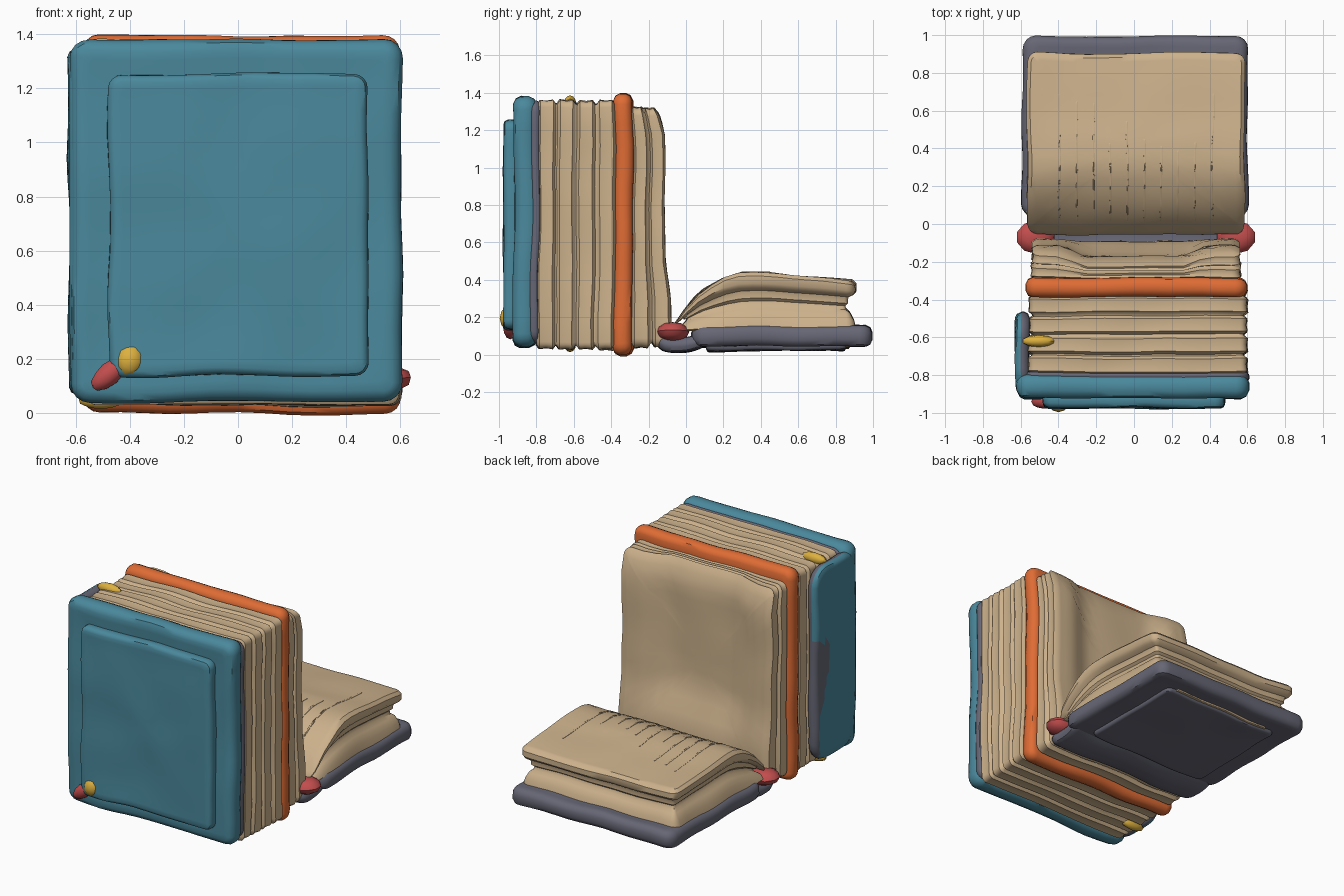
import bpy, bmesh, math, random
from mathutils import Vector, noise

if "Cube" in bpy.data.objects:
    bpy.data.objects.remove(bpy.data.objects["Cube"])

random.seed(4)


def material(name, rgb):
    m = bpy.data.materials.new(name)
    m.diffuse_color = (*rgb, 1)
    m.use_nodes = True
    m.node_tree.nodes["Principled BSDF"].inputs["Base Color"].default_value = m.diffuse_color
    return m


TEAL = material("teal cloth", (0.069, 0.25, 0.335))
TAN = material("tan paper", (0.61, 0.445, 0.265))
ORANGE = material("orange cloth", (0.74, 0.15, 0.035))
GREY = material("slate grey", (0.135, 0.135, 0.18))
RED = material("red ribbon", (0.54, 0.075, 0.075))
YELLOW = material("yellow band", (0.73, 0.44, 0.05))


def finish(bm, name, mats, angle=40):
    bmesh.ops.recalc_face_normals(bm, faces=bm.faces)
    me = bpy.data.meshes.new(name)
    bm.to_mesh(me)
    bm.free()
    ob = bpy.data.objects.new(name, me)
    bpy.context.collection.objects.link(ob)
    for m in mats:
        me.materials.append(m)
    bpy.ops.object.select_all(action='DESELECT')
    ob.select_set(True)
    bpy.context.view_layer.objects.active = ob
    bpy.ops.object.shade_smooth_by_angle(angle=math.radians(angle))
    return ob


def ring(a0, a1, b0, b1, r, n=12, k=4):
    """Rounded rectangle outline with subdivided sides."""
    r = min(r, (a1 - a0) / 2.1, (b1 - b0) / 2.1)
    corners = [(a1 - r, b1 - r), (a0 + r, b1 - r), (a0 + r, b0 + r), (a1 - r, b0 + r)]
    pts = []
    for c, (ca, cb) in enumerate(corners):
        for i in range(k + 1):
            t = (c + i / k) * math.pi / 2
            pts.append((ca + r * math.cos(t), cb + r * math.sin(t)))
        na, nb = corners[(c + 1) % 4]
        t = (c + 1) * math.pi / 2
        end = (na + r * math.cos(t), nb + r * math.sin(t))
        s = pts[-1]
        pts += [(s[0] + (end[0] - s[0]) * j / n, s[1] + (end[1] - s[1]) * j / n) for j in range(1, n)]
    return pts


def slab(name, mats, axis, rect, stations, r=0.06, shape=None, wobble=0.012, rule=None):
    """Loft rounded rectangles along an axis; stations are (height, inset)."""
    a0, a1, b0, b1 = rect
    ca, cb = (a0 + a1) / 2, (b0 + b1) / 2
    caps = [0.1, 0.25, 0.4, 0.55, 0.68, 0.8, 0.88, 0.95]
    rows = [(*stations[0], s) for s in caps] + [(h, i, 1) for h, i in stations]
    rows += [(*stations[-1], s) for s in reversed(caps)]
    bm = bmesh.new()
    loops = []
    for h, i, s in rows:
        loop = []
        for a, b in ring(a0 + i, a1 - i, b0 + i, b1 - i, max(r - i, 0.02)):
            a, b = ca + (a - ca) * s, cb + (b - cb) * s
            p = Vector({'x': (h, a, b), 'y': (a, h, b), 'z': (a, b, h)}[axis])
            if shape:
                p = Vector(shape(*p))
            loop.append(bm.verts.new(p + noise.noise_vector(p * 3.5) * wobble))
        loops.append(loop)
    for A, B in zip(loops, loops[1:]):
        for j in range(len(A)):
            k = (j + 1) % len(A)
            bm.faces.new((A[j], A[k], B[k], B[j]))
    bm.faces.new(loops[0])
    bm.faces.new(loops[-1])
    if rule:
        for f in bm.faces:
            f.material_index = rule(f.calc_center_median())
    return finish(bm, name, mats)


def soft(h0, h1, e):
    """Stations for a slab with rounded edges."""
    return [(h0, e), (h0 + e * .3, e * .35), (h0 + e, 0), (h1 - e, 0), (h1 - e * .3, e * .35), (h1, e)]


def leaves(h0, h1, count, depth):
    """Stations for a stack of page bundles with grooves between."""
    out, step = [], (h1 - h0) / count
    for i in range(count):
        d = random.uniform(0, depth * .5)
        h = h0 + i * step
        out += [(h + step * .04, d + depth), (h + step * .18, d), (h + step * .5, d + depth * .25),
                (h + step * .82, d), (h + step * .96, d + depth)]
    return out


# Standing book: front cover, raised panel, lining and spine
slab("front_cover", [TEAL], 'y', (-0.62, 0.605, 0.04, 1.38), soft(-0.92, -0.80, 0.04), 0.07)
slab("front_panel", [TEAL], 'y', (-0.48, 0.48, 0.135, 1.255), soft(-0.975, -0.89, 0.025), 0.05)
slab("cover_lining", [GREY], 'y', (-0.58, 0.603, 0.065, 1.355), soft(-0.83, -0.787, 0.012), 0.06)
slab("spine_flap", [TEAL, GREY], 'x', (-0.90, -0.465, 0.07, 1.35), soft(-0.625, -0.555, 0.03), 0.12,
     rule=lambda c: 1 if c.x > -0.597 or (c.y > -0.56 + 0.06 * math.sin(c.z * 6) and c.z < 0.85) else 0)

# Standing page stack and orange divider board
slab("standing_pages", [TAN], 'y', (-0.56, 0.60, 0.03, 1.36), leaves(-0.80, -0.375, 4, 0.02), 0.04)
slab("orange_board", [ORANGE], 'y', (-0.575, 0.595, 0.0, 1.395), soft(-0.385, -0.285, 0.035), 0.06)


# Back pages: hollow in the middle, rolled over at the top, flared at the foot
def curl(x, y, z):
    w = max(0, min(1, (y + 0.29) / 0.18))
    mid = max(0, min(1, (0.40 - abs(x)) / 0.15))
    low = max(0, min(1, (0.55 - z) / 0.3))
    low = low * low * (3 - 2 * low)
    mid = mid * mid * (3 - 2 * mid) * (1 - 0.8 * low)
    top = max(0, (z - 1.15) / 0.17)
    return x, y + w * (0.035 * low - 0.06 * mid - 0.05 * top ** 2), z


slab("back_pages", [TAN], 'y', (-0.55, 0.565, 0.04, 1.325), leaves(-0.29, -0.11, 2, 0.025), 0.05, curl)

# Lying book: cover board, underside panel with paper edge, trough-shaped spine
slab("lying_cover", [GREY], 'z', (-0.59, 0.605, 0.03, 0.995), soft(0.045, 0.155, 0.035), 0.07)
slab("underside_panel", [GREY], 'z', (-0.44, 0.44, 0.11, 0.86), soft(0.022, 0.08, 0.015), 0.04)
slab("underside_paper_edge", [TAN], 'z', (-0.36, 0.37, 0.845, 0.878), soft(0.036, 0.06, 0.004), 0.01)
slab("lying_spine", [GREY], 'z', (-0.56, 0.575, -0.155, 0.13), soft(0.015, 0.09, 0.03), 0.06,
     lambda x, y, z: (x, y, z + 2.2 * max(0, y + 0.03) ** 2 + 2.5 * min(0, y + 0.06) ** 2))

# Lying pages: arched block, heights follow a side profile
PROFILE = [(-0.1, 0.16), (-0.05, 0.18), (0, 0.25), (0.05, 0.305), (0.1, 0.35), (0.2, 0.41),
           (0.3, 0.438), (0.45, 0.435), (0.6, 0.42), (1.0, 0.385)]


def arch(x, y, t):
    for (y0, z0), (y1, z1) in zip(PROFILE, PROFILE[1:]):
        if y <= y1:
            break
    top = z0 + (z1 - z0) * (y - y0) / (y1 - y0)
    base = 0.13
    return x, y, base + t * (top - base)


slab("lying_pages", [TAN], 'z', (-0.565, 0.585, -0.055, 0.905),
     [(0, 0.02), (0.06, 0.0), (0.2, 0.01), (0.36, 0.035), (0.42, 0.055), (0.5, 0.06), (0.55, 0.045),
      (0.62, 0.045), (0.68, 0.04), (0.73, 0.015), (0.8, 0.0), (0.93, 0.0), (1.0, 0.02)], 0.05, arch)

# Fine creases along the open page
for i in range(10):
    x = -0.40 + 0.09 * i
    slab("page_crease_%d" % (i + 1), [TAN], 'z', (x, x + 0.012, 0.02, random.uniform(0.35, 0.72)),
         [(0.95, 0), (1.006, 0), (1.01, 0.003)], 0.004, arch)


# Small faceted pieces: hinge knots, bookmark and page bands
def knot(name, mat, centre, size, turn=0.0):
    bm = bmesh.new()
    bmesh.ops.create_icosphere(bm, subdivisions=2, radius=1)
    c, s = math.cos(turn), math.sin(turn)
    for v in bm.verts:
        p = Vector((v.co.x * size[0], v.co.y * size[1], v.co.z * size[2]))
        v.co = Vector((c * p.x - s * p.z, p.y, s * p.x + c * p.z)) + Vector(centre)
    return finish(bm, name, [mat], 30)


for side, tag in ((-1, "left"), (1, "right")):
    knot("hinge_knot_" + tag, RED, (0.01 + side * 0.53, -0.07, 0.122), (0.105, 0.088, 0.052), side * 0.1)
knot("bookmark_tail", RED, (-0.475, -0.94, 0.145), (0.085, 0.038, 0.042), 0.7)
knot("bookmark_knot", YELLOW, (-0.40, -0.95, 0.195), (0.055, 0.046, 0.064), -0.2)
for z, tag in ((1.35, "top"), (0.05, "bottom")):
    knot("page_band_" + tag, YELLOW, (-0.505, -0.62, z), (0.088, 0.032, 0.036))
